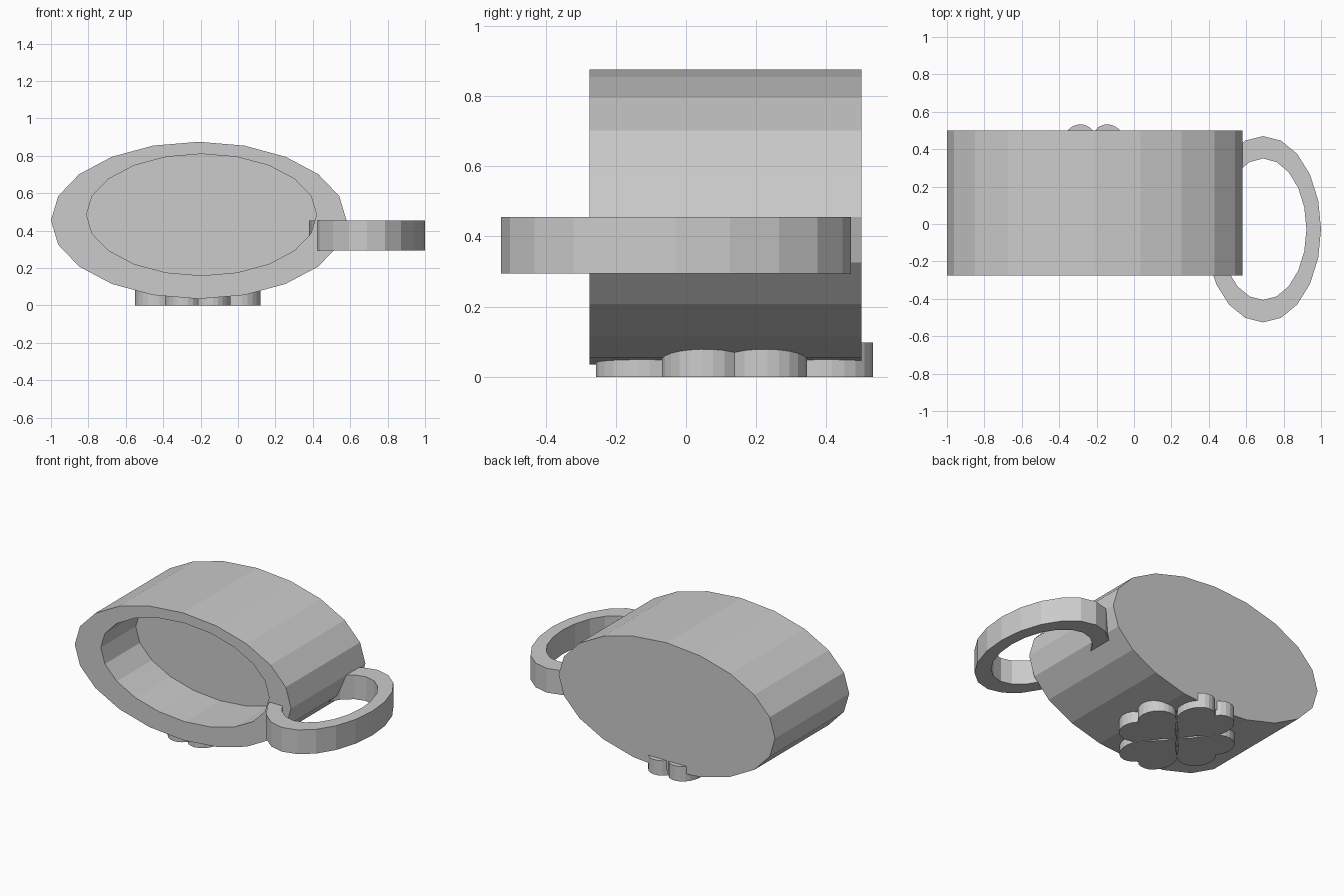
import bpy
import bmesh
from math import sin, cos, pi, tau
from mathutils import Matrix, Vector

cube = bpy.data.objects.get("Cube")
if cube:
    bpy.data.objects.remove(cube, do_unlink=True)

grey = bpy.data.materials.new("plain grey")
grey.use_nodes = True
colour = (0.6, 0.6, 0.6, 1)
grey.diffuse_color = colour
grey.node_tree.nodes["Principled BSDF"].inputs["Base Color"].default_value = colour

SIDES = 20


def ellipse(cx, cy, rx, ry):
    return [(cx + rx * cos(tau * i / SIDES), cy + ry * sin(tau * i / SIDES))
            for i in range(SIDES)]


def finish(name, bm):
    bmesh.ops.recalc_face_normals(bm, faces=bm.faces)
    mesh = bpy.data.meshes.new(name)
    bm.to_mesh(mesh)
    bm.free()
    mesh.materials.append(grey)
    obj = bpy.data.objects.new(name, mesh)
    bpy.context.collection.objects.link(obj)
    return obj


def loft(name, rings, caps=True):
    """Join successive rings of points; cap the ends or close the loop."""
    bm = bmesh.new()
    loops = [[bm.verts.new(p) for p in ring] for ring in rings]
    pairs = list(zip(loops, loops[1:]))
    if caps:
        bm.faces.new(loops[0])
        bm.faces.new(loops[-1])
    else:
        pairs.append((loops[-1], loops[0]))
    for a, b in pairs:
        n = len(a)
        for i in range(n):
            j = (i + 1) % n
            bm.faces.new((a[i], a[j], b[j], b[i]))
    return finish(name, bm)


# Oval cup lying on its side, open to the front
outer = ellipse(-0.21, 0.455, 0.79, 0.42)
inner = ellipse(-0.195, 0.485, 0.615, 0.325)
loft("cup_body", [[(x, y, z) for x, z in ring] for ring, y in
                  ((outer, 0.5), (outer, -0.275), (inner, -0.275), (inner, 0.09))])

# Flat oval ring handle passing through the cup wall
outer = ellipse(0.69, -0.028, 0.31, 0.498)
inner = ellipse(0.69, -0.028, 0.232, 0.378)
loft("handle", [[(x, y, z) for x, y in ring] for ring, z in
                ((outer, 0.295), (outer, 0.455), (inner, 0.455), (inner, 0.295))],
     caps=False)

# Four-leaf clover foot: one heart outline, turned to four sides
half = [(0.07, 0.055), (0.165, 0.165)]
for i in range(11):
    a = 2.0 - i * (2.0 + 0.75) / 10
    half.append((0.262 + 0.133 * cos(a), 0.085 + 0.1225 * sin(a)))
half[-1] = (0.355, 0)
heart = [(0, 0)] + half + [(x, -y) for x, y in reversed(half[:-1])]
place = Matrix.Translation((-0.215, 0.138, 0)) @ Matrix.Diagonal((0.85, 1, 1, 1))
for k, side in enumerate(("left", "back", "right", "front")):
    turn = place @ Matrix.Rotation(k * pi / 2, 4, "Z")
    loft("clover_leaf_" + side,
         [[turn @ Vector((x, y, z)) for x, y in heart] for z in (0, 0.098)])
